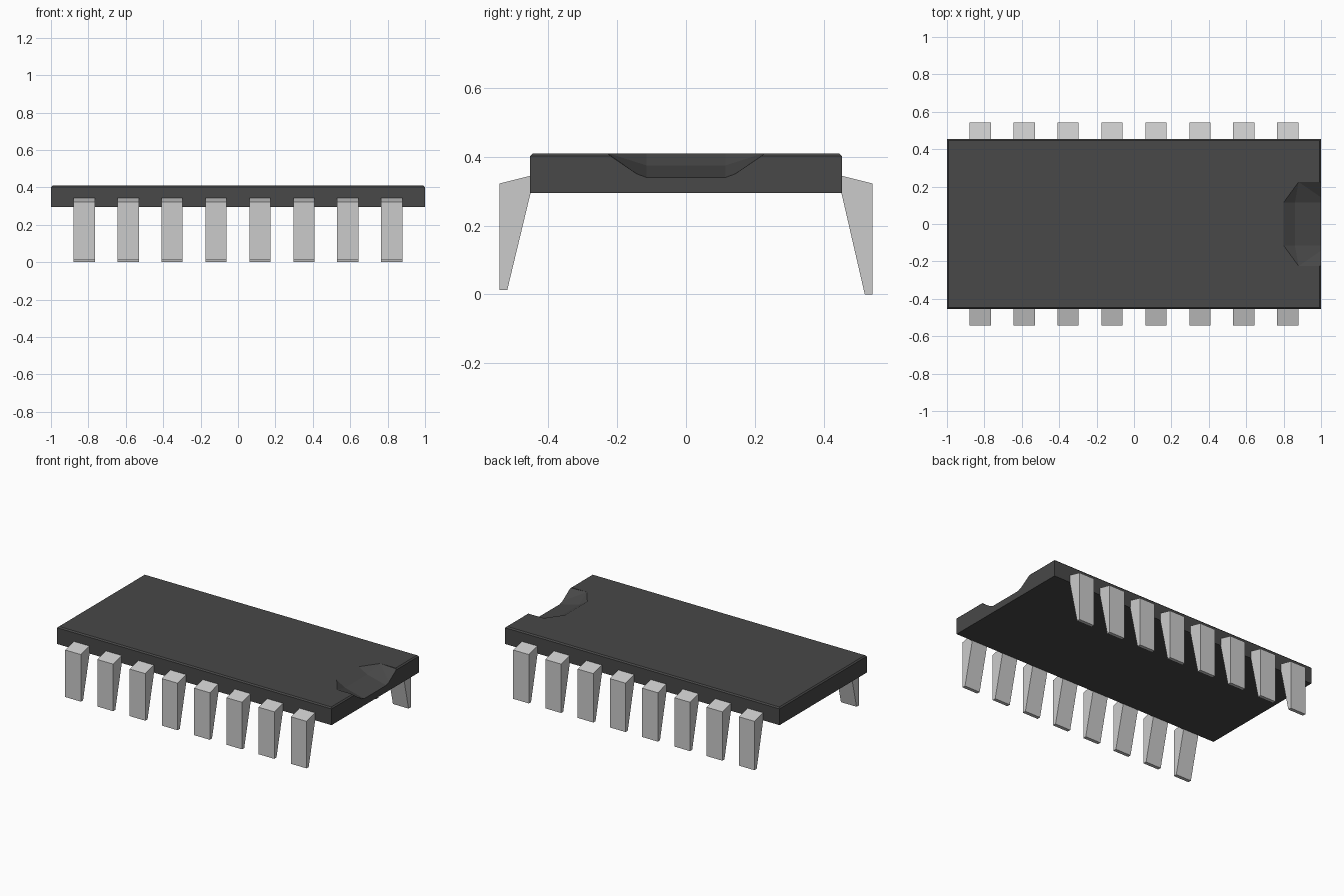
import bpy, bmesh

if "Cube" in bpy.data.objects:
    bpy.data.objects.remove(bpy.data.objects["Cube"])

dark = bpy.data.materials.new("dark_plastic")
dark.diffuse_color = (0.065, 0.065, 0.065, 1)
dark.use_nodes = True
dark.node_tree.nodes["Principled BSDF"].inputs["Base Color"].default_value = dark.diffuse_color


def to_object(name, bm):
    bmesh.ops.recalc_face_normals(bm, faces=bm.faces)
    mesh = bpy.data.meshes.new(name)
    bm.to_mesh(mesh)
    bm.free()
    obj = bpy.data.objects.new(name, mesh)
    bpy.context.collection.objects.link(obj)
    return obj


def hull(name, points):
    bm = bmesh.new()
    for p in points:
        bm.verts.new(p)
    bmesh.ops.convex_hull(bm, input=bm.verts[:])
    return to_object(name, bm)


# Package body: a slab with a fine chamfer around its top
bm = bmesh.new()
bmesh.ops.create_cube(bm, size=1)
for v in bm.verts:
    v.co = (v.co.x * 2, v.co.y * 0.908, 0.41 if v.co.z > 0 else 0.295)
rim = [e for e in bm.edges if all(v.co.z > 0.4 for v in e.verts)]
bmesh.ops.bevel(bm, geom=rim, offset=0.008, segments=1, affect='EDGES')
body = to_object("chip_body", bm)
body.data.materials.append(dark)

# Faceted orientation notch at the right-hand end
half = [(0.80, 0.115, 0.41), (0.80, 0.115, 0.46),
        (0.88, 0.225, 0.41), (0.88, 0.225, 0.46),
        (0.86, 0.115, 0.375), (1.04, 0.115, 0.33),
        (1.04, 0.225, 0.405), (1.04, 0.225, 0.46)]
cutter = hull("notch_cutter", [(x, s * y, z) for s in (1, -1) for x, y, z in half])
cutter.hide_render = True
cutter.data.materials.append(dark)
notch = body.modifiers.new("notch", 'BOOLEAN')
notch.operation = 'DIFFERENCE'
notch.solver = 'EXACT'
notch.object = cutter
bpy.context.view_layer.objects.active = body
bpy.ops.object.modifier_apply(modifier="notch")
bpy.data.objects.remove(cutter)


# Pins: tapered side profile given a constant width, eight per side
def pin(name, x, side, foot):
    profile = [(0.452, 0.345), (0.543, 0.322), (0.543, foot),
               (0.52, foot), (0.452, 0.295)]
    bm = bmesh.new()
    face = bm.faces.new([bm.verts.new((x - 0.057, side * y, z)) for y, z in profile])
    ext = bmesh.ops.extrude_face_region(bm, geom=[face])
    moved = [g for g in ext["geom"] if isinstance(g, bmesh.types.BMVert)]
    bmesh.ops.translate(bm, verts=moved, vec=(0.114, 0, 0))
    return to_object(name, bm)


for i in range(8):
    x = (i - 3.5) * 0.235
    pin(f"front_pin_{i + 1}", x, -1, 0.012)
    pin(f"back_pin_{i + 1}", x, 1, 0.0)
